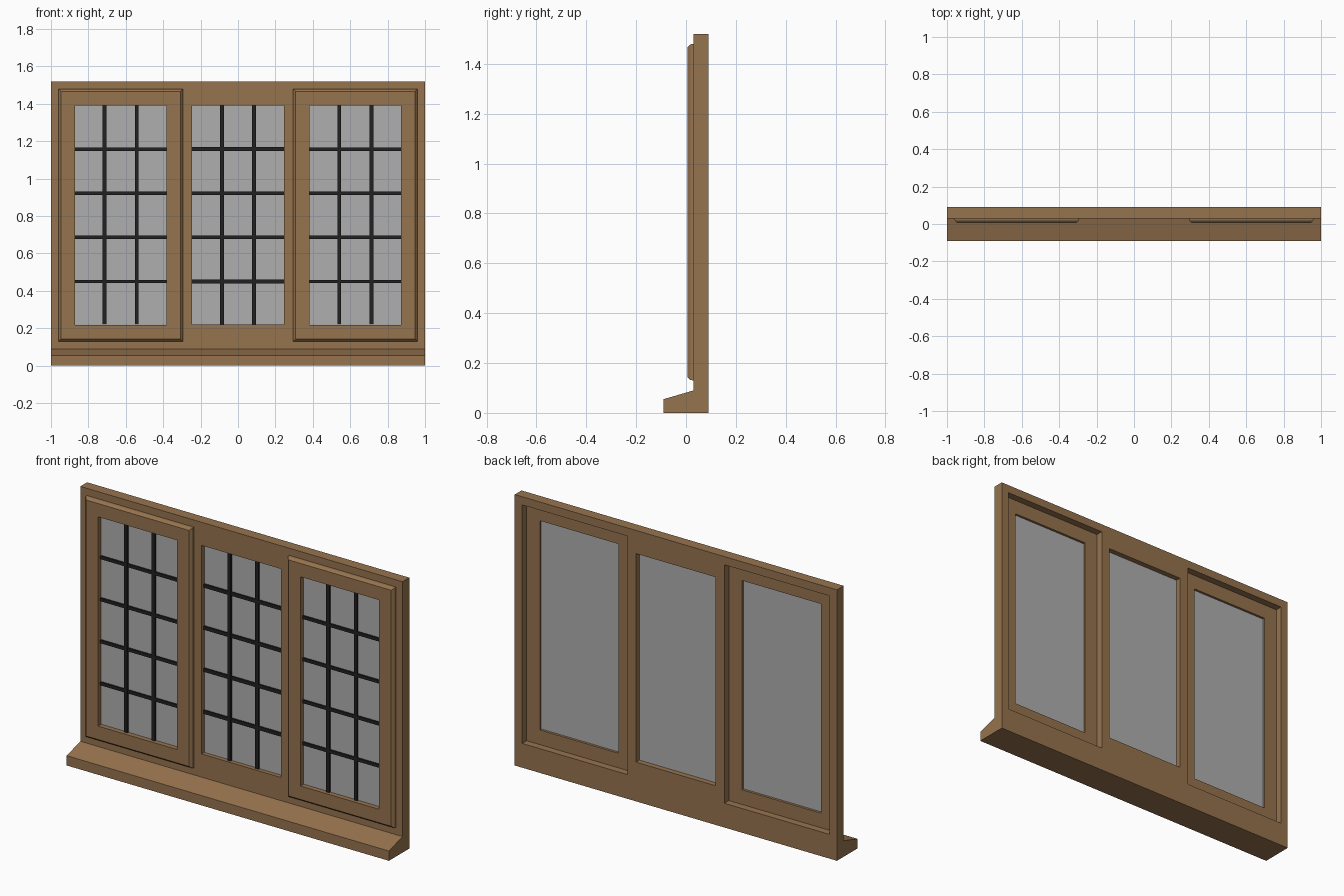
import bpy, bmesh

if "Cube" in bpy.data.objects:
    bpy.data.objects.remove(bpy.data.objects["Cube"])


def material(name, rgb):
    m = bpy.data.materials.new(name)
    m.diffuse_color = (*rgb, 1)
    m.use_nodes = True
    m.node_tree.nodes["Principled BSDF"].inputs["Base Color"].default_value = m.diffuse_color
    return m


WOOD = material("brown wood", (0.305, 0.172, 0.077))
GLASS = material("grey glass", (0.43, 0.43, 0.43))
LEAD = material("black bars", (0.016, 0.015, 0.016))


def finish(bm, name, mat):
    bmesh.ops.remove_doubles(bm, verts=bm.verts, dist=1e-5)
    bmesh.ops.recalc_face_normals(bm, faces=bm.faces)
    me = bpy.data.meshes.new(name)
    bm.to_mesh(me)
    bm.free()
    me.materials.append(mat)
    ob = bpy.data.objects.new(name, me)
    bpy.context.collection.objects.link(ob)
    return ob


def add_box(bm, x0, x1, y0, y1, z0, z1):
    vs = bmesh.ops.create_cube(bm, size=1)["verts"]
    for v in vs:
        v.co = (x1 if v.co.x > 0 else x0, y1 if v.co.y > 0 else y0,
                z1 if v.co.z > 0 else z0)


def extrude_faces(bm, vec):
    """Turn a flat sheet into a solid."""
    bmesh.ops.remove_doubles(bm, verts=bm.verts, dist=1e-5)
    ret = bmesh.ops.extrude_face_region(bm, geom=bm.faces[:], use_keep_orig=True)
    vs = [g for g in ret["geom"] if isinstance(g, bmesh.types.BMVert)]
    bmesh.ops.translate(bm, verts=vs, vec=vec)


# Fixed frame: one plate with three openings
zs = [0.09, 0.136, 0.22, 1.39, 1.474, 1.52]
xs = [-1, -0.954, -0.301, -0.247, 0.247, 0.301, 0.954, 1]
bm = bmesh.new()
for i in range(len(xs) - 1):
    for k in range(len(zs) - 1):
        if (i in (1, 5) and 1 <= k <= 3) or (i == 3 and k == 2):
            continue
        a, b, c, d = xs[i], xs[i + 1], zs[k], zs[k + 1]
        bm.faces.new([bm.verts.new((x, 0.03, z))
                      for x, z in ((a, c), (b, c), (b, d), (a, d))])
extrude_faces(bm, (0, 0.06, 0))
bmesh.ops.dissolve_limit(bm, angle_limit=0.01, verts=bm.verts, edges=bm.edges)
finish(bm, "window_frame", WOOD)

# Sloping sill, running under the frame
bm = bmesh.new()
bm.faces.new([bm.verts.new((-1, y, z)) for y, z in
              ((-0.09, 0), (0.09, 0), (0.09, 0.09), (0.03, 0.09), (-0.09, 0.055))])
extrude_faces(bm, (2, 0, 0))
finish(bm, "sill", WOOD)


def casement(name, cx):
    """Rectangular sash with chamfered lip; profile is (inset, y)."""
    prof = [(0, 0.03), (0.002, 0.018), (0.013, 0.006), (0.088, 0.006),
            (0.088, 0.05), (0.006, 0.05), (0.006, 0.03)]
    bm = bmesh.new()
    rings = []
    for d, y in prof:
        w, h = 0.3325 - d, 0.675 - d
        rings.append([bm.verts.new((cx + sx * w, y, 0.805 + sz * h))
                      for sx, sz in ((-1, -1), (1, -1), (1, 1), (-1, 1))])
    for i, r in enumerate(rings):
        n = rings[(i + 1) % len(rings)]
        for j in range(4):
            k = (j + 1) % 4
            bm.faces.new((r[j], r[k], n[k], n[j]))
    finish(bm, name, WOOD)


def glazing(side, cx, y, bar):
    """Pane with lattice bars on its front; y is the pane's front."""
    w = 0.246
    bm = bmesh.new()
    add_box(bm, cx - w, cx + w, y, y + 0.006, 0.219, 1.391)
    finish(bm, side + "_glass", GLASS)
    bm = bmesh.new()
    for s in (-1, 1):
        x = cx + s * 0.086
        add_box(bm, x - 0.01, x + 0.01, y - 0.01, y + 0.002, 0.219, 1.391)
    for i in range(4):
        z = 0.45 + i * 0.236
        add_box(bm, cx - w, cx + w, y - 0.009, y + 0.002, z - bar, z + bar)
    finish(bm, side + "_lattice", LEAD)


for side, s in (("left", -1), ("right", 1)):
    casement(side + "_casement", s * 0.6275)
    glazing(side, s * 0.6275, 0.032, 0.009)
glazing("centre", 0, 0.054, 0.01)
